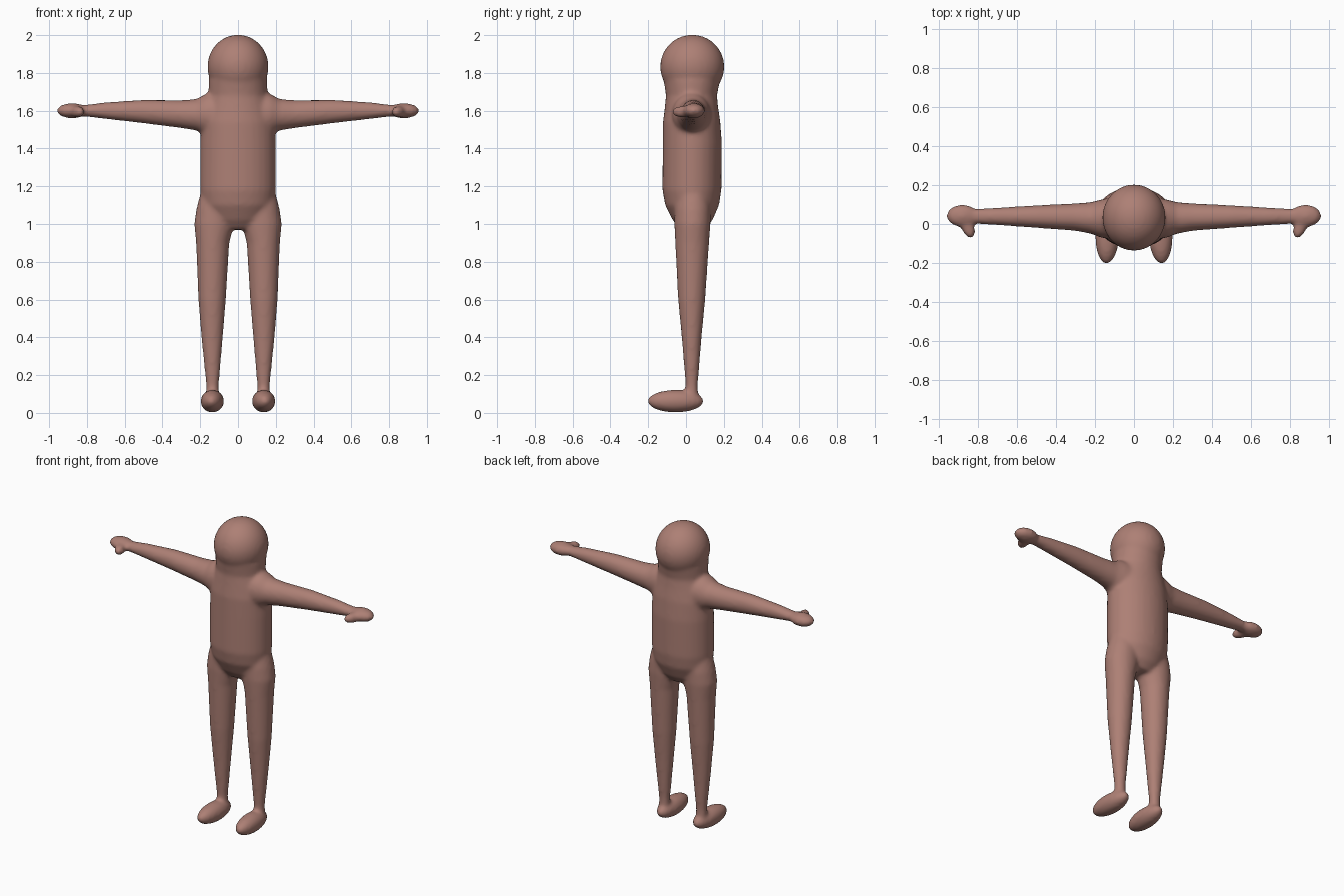
import bpy, bmesh, math
from mathutils import Vector, Matrix

cube = bpy.data.objects.get("Cube")
if cube:
    bpy.data.objects.remove(cube)

skin = bpy.data.materials.new("clay skin")
skin.use_nodes = True
tone = (0.42, 0.215, 0.178, 1)
skin.diffuse_color = tone
skin.node_tree.nodes["Principled BSDF"].inputs["Base Color"].default_value = tone
skin.node_tree.nodes["Principled BSDF"].inputs["Roughness"].default_value = 0.7

bm = bmesh.new()
SIDES = 32


def loft(sections, place):
    """Closed tube of elliptical rings: (position, low a, high a, low b, high b)."""
    rings = []
    for pos, a0, a1, b0, b1 in sections:
        ring = []
        for i in range(SIDES):
            t = math.tau * i / SIDES
            a = (a0 + a1) / 2 + (a1 - a0) / 2 * math.cos(t)
            b = (b0 + b1) / 2 + (b1 - b0) / 2 * math.sin(t)
            ring.append(bm.verts.new(place(pos, a, b)))
        rings.append(ring)
    for low, high in zip(rings, rings[1:]):
        for i in range(SIDES):
            j = (i + 1) % SIDES
            bm.faces.new((low[i], low[j], high[j], high[i]))
    bm.faces.new(rings[0][::-1])
    bm.faces.new(rings[-1])


def ellipsoid(center, radii, turn=0):
    m = Matrix.Translation(center) @ Matrix.Rotation(turn, 4, "Z") @ Matrix.Diagonal((*radii, 1))
    bmesh.ops.create_uvsphere(bm, u_segments=32, v_segments=20, radius=1, matrix=m)


# Torso and neck
loft([(0.97, -0.10, 0.10, -0.03, 0.10),
      (1.02, -0.15, 0.15, -0.07, 0.14),
      (1.10, -0.19, 0.19, -0.11, 0.175),
      (1.18, -0.20, 0.20, -0.125, 0.187),
      (1.42, -0.20, 0.20, -0.123, 0.190),
      (1.54, -0.195, 0.195, -0.122, 0.182),
      (1.62, -0.175, 0.175, -0.112, 0.170),
      (1.68, -0.155, 0.155, -0.106, 0.164),
      (1.76, -0.155, 0.155, -0.118, 0.180)],
     lambda p, a, b: (a, b, p))

# Head
ellipsoid((0, 0.033, 1.833), (0.162, 0.170, 0.169))

for s in (1, -1):
    # Leg
    loft([(0.08, 0.100, 0.170, -0.005, 0.065),
          (0.15, 0.101, 0.169, -0.003, 0.063),
          (0.40, 0.080, 0.194, -0.023, 0.083),
          (0.60, 0.064, 0.210, -0.042, 0.102),
          (0.90, 0.046, 0.222, -0.057, 0.122),
          (1.00, 0.020, 0.232, -0.062, 0.130),
          (1.08, 0.020, 0.220, -0.060, 0.130),
          (1.16, 0.020, 0.200, -0.050, 0.120)],
         lambda p, a, b: (s * a, b, p))
    # Foot
    ellipsoid((s * 0.136, -0.055, 0.062), (0.062, 0.150, 0.060), s * 0.04)
    # Arm, flared into the shoulder
    loft([(0.10, -0.08, 0.14, 1.45, 1.70),
          (0.17, -0.07, 0.125, 1.47, 1.69),
          (0.22, -0.05, 0.112, 1.495, 1.662),
          (0.30, -0.035, 0.106, 1.508, 1.656),
          (0.50, -0.020, 0.096, 1.533, 1.658),
          (0.70, -0.006, 0.084, 1.556, 1.645),
          (0.80, 0.000, 0.078, 1.568, 1.632),
          (0.86, 0.002, 0.080, 1.572, 1.630)],
         lambda p, a, b: (s * p, a, b))
    # Palm and thumb
    ellipsoid((s * 0.878, 0.042, 1.600), (0.082, 0.058, 0.040))
    ellipsoid((s * 0.852, -0.015, 1.594), (0.033, 0.064, 0.032), s * -0.4)

bmesh.ops.recalc_face_normals(bm, faces=bm.faces)
mesh = bpy.data.meshes.new("body")
bm.to_mesh(mesh)
bm.free()
mesh.materials.append(skin)
body = bpy.data.objects.new("body", mesh)
bpy.context.collection.objects.link(body)
mesh.shade_smooth()

# Fuse the parts into one skin and soften the joins
fuse = body.modifiers.new("fuse", "REMESH")
fuse.mode = "VOXEL"
fuse.voxel_size = 0.011
fuse.use_smooth_shade = True
soften = body.modifiers.new("soften", "SMOOTH")
soften.factor = 0.5
soften.iterations = 10
